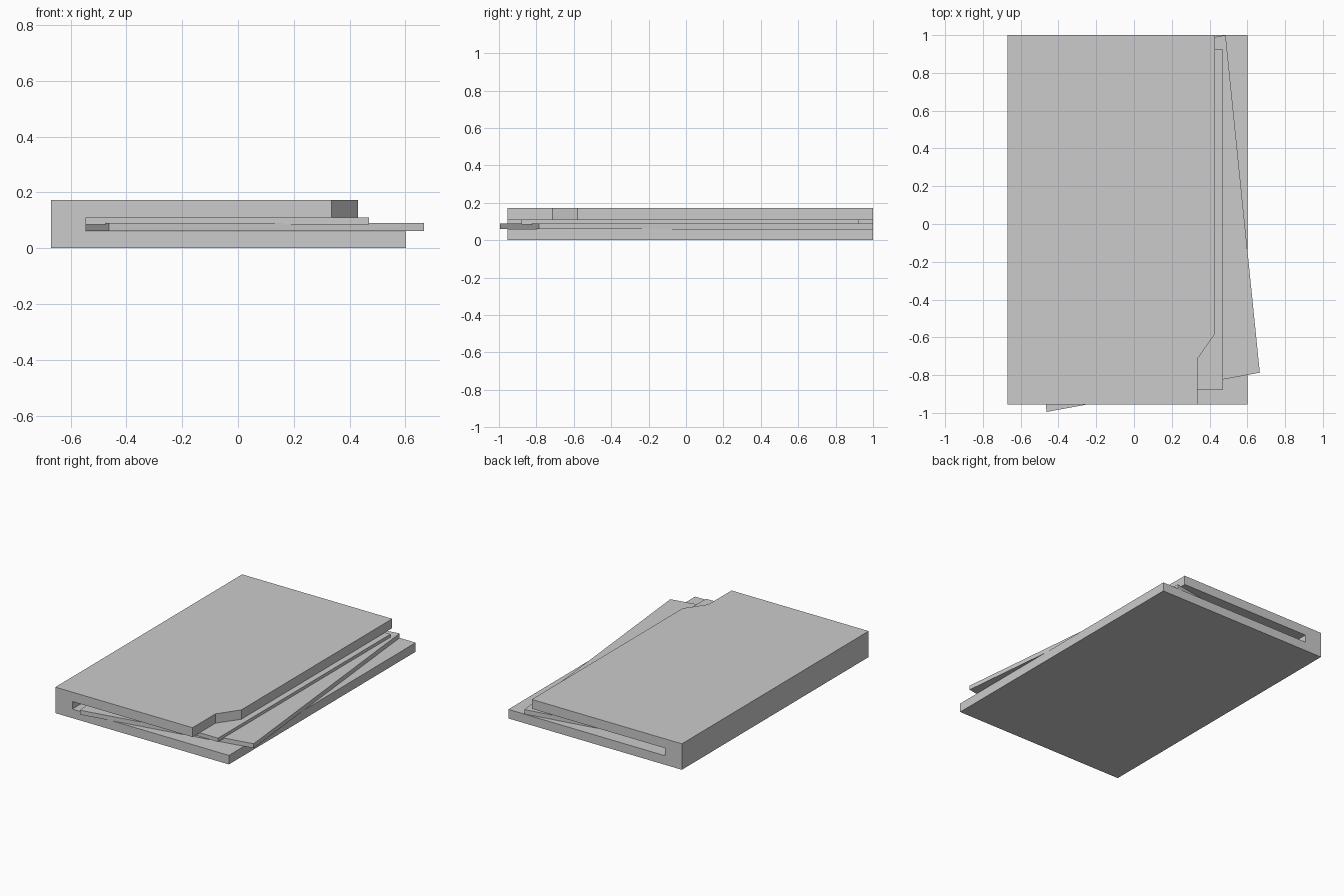
import bpy
import bmesh
from mathutils import Vector

if "Cube" in bpy.data.objects:
    bpy.data.objects.remove(bpy.data.objects["Cube"])


def prism(name, points, direction):
    """Extrude a closed planar outline along a direction."""
    bm = bmesh.new()
    face = bm.faces.new([bm.verts.new(p) for p in points])
    top = bmesh.ops.extrude_face_region(bm, geom=[face])["geom"]
    verts = [g for g in top if isinstance(g, bmesh.types.BMVert)]
    bmesh.ops.translate(bm, verts=verts, vec=Vector(direction))
    bmesh.ops.recalc_face_normals(bm, faces=bm.faces)
    mesh = bpy.data.meshes.new(name)
    bm.to_mesh(mesh)
    bm.free()
    obj = bpy.data.objects.new(name, mesh)
    bpy.context.collection.objects.link(obj)
    return obj


def sheet(name, outline, z0, z1):
    return prism(name, [(x, y, z0) for x, y in outline], (0, 0, z1 - z0))


# Folder: C-shaped section joining base, spine and narrower cover
section = [(-0.67, 0), (0.602, 0), (0.602, 0.06), (-0.545, 0.06),
           (-0.545, 0.11), (0.43, 0.11), (0.43, 0.172), (-0.67, 0.172)]
folder = prism("folder", [(x, -0.955, z) for x, z in section], (0, 1.955, 0))

# Angled cut at the front corner of the cover
cutter = sheet("cover_notch_cutter",
               [(0.335, -1.1), (0.335, -0.715), (0.43, -0.58),
                (0.5, -0.4805), (0.5, -1.1)], 0.08, 0.3)
cutter.hide_render = True
notch = folder.modifiers.new("cover_notch", "BOOLEAN")
notch.operation = "DIFFERENCE"
notch.solver = "EXACT"
notch.object = cutter
bpy.context.view_layer.objects.active = folder
bpy.ops.object.modifier_apply(modifier=notch.name)
bpy.data.objects.remove(cutter)

# Upper paper lies straight, lower paper is skewed and sticks out
sheet("straight_paper",
      [(-0.6, -0.88), (0.47, -0.88), (0.47, 0.925), (-0.6, 0.925)],
      0.085, 0.11)
sheet("skewed_paper",
      [(-0.463, -0.995), (0.666, -0.787), (0.485, 1.0), (-0.64, 0.80)],
      0.061, 0.09)
